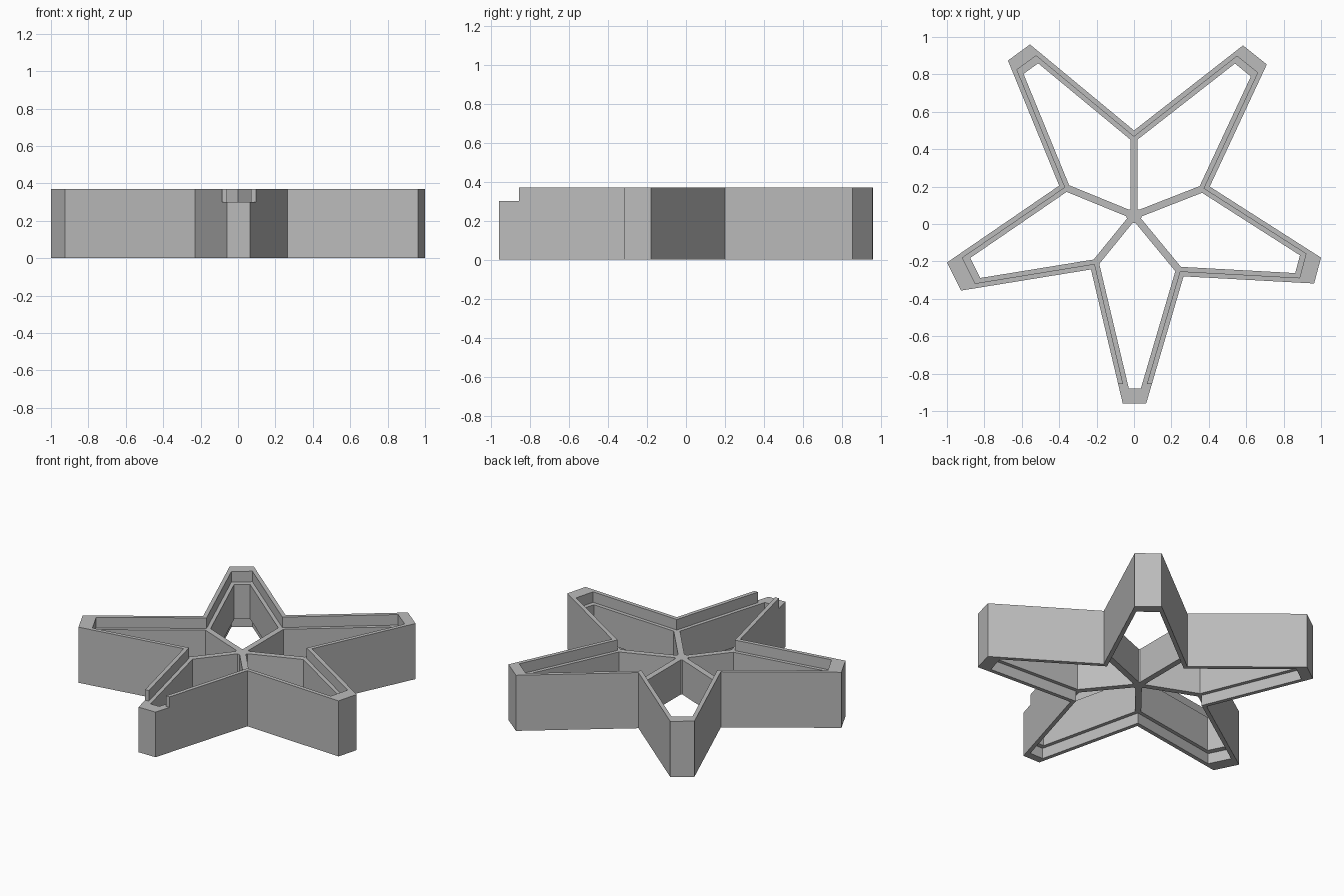
import bpy
import bmesh
import math
from mathutils import Vector
from mathutils.geometry import intersect_line_line_2d, intersect_line_line

cube = bpy.data.objects.get("Cube")
if cube:
    bpy.data.objects.remove(cube)

HEIGHT, LEDGE, RECESS = 0.37, 0.30, 0.07
HUB = Vector((0, 0.045))

grey = bpy.data.materials.new("plain grey")
grey.use_nodes = True
grey.diffuse_color = (0.5, 0.5, 0.5, 1)
grey.node_tree.nodes["Principled BSDF"].inputs["Base Color"].default_value = (0.5, 0.5, 0.5, 1)


def make_object(name, bm):
    bmesh.ops.recalc_face_normals(bm, faces=bm.faces[:])
    mesh = bpy.data.meshes.new(name)
    bm.to_mesh(mesh)
    bm.free()
    mesh.materials.append(grey)
    obj = bpy.data.objects.new(name, mesh)
    bpy.context.collection.objects.link(obj)
    return obj


def prism(name, points, z0, z1):
    bm = bmesh.new()
    face = bm.faces.new([bm.verts.new((p[0], p[1], z0)) for p in points])
    new = bmesh.ops.extrude_face_region(bm, geom=[face])["geom"]
    bmesh.ops.translate(bm, vec=(0, 0, z1 - z0),
                        verts=[v for v in new if isinstance(v, bmesh.types.BMVert)])
    return make_object(name, bm)


def inset(points, distances):
    """Move every edge of a counter-clockwise outline inward by its distance."""
    lines = []
    for i, a in enumerate(points):
        b = points[(i + 1) % len(points)]
        d = (b - a).normalized()
        shift = Vector((-d.y, d.x)) * distances[i]
        lines.append((a + shift, b + shift))
    result = []
    for i, (c, d) in enumerate(lines):
        a, b = lines[i - 1]
        hit = intersect_line_line(a.to_3d(), b.to_3d(), c.to_3d(), d.to_3d())[0]
        result.append(hit.to_2d())
    return result


# Star outline: each arm is two tip corners followed by a valley
outer = [Vector(p) for p in (
    (-0.06, -0.96), (0.065, -0.96), (0.265, -0.28),
    (0.963, -0.318), (1.0, -0.18), (0.405, 0.20),
    (0.71, 0.853), (0.583, 0.955), (0.0, 0.50),
    (-0.556, 0.96), (-0.674, 0.874), (-0.40, 0.205),
    (-1.0, -0.206), (-0.925, -0.356), (-0.23, -0.243))]


def wall_line(side, tips):
    return inset(outer, [d for tip in tips for d in (tip, side, side)])


middle = wall_line(0.026, (0.05, 0.083, 0.065, 0.068, 0.085))
inner = wall_line(0.05, (0.08, 0.112, 0.103, 0.107, 0.122))

# Star wall: stepped section swept around the outline, recessed top and bottom
section = [(outer, 0), (outer, HEIGHT), (middle, HEIGHT), (middle, LEDGE),
           (inner, LEDGE), (inner, RECESS), (middle, RECESS), (middle, 0)]
bm = bmesh.new()
rings = [[bm.verts.new((p.x, p.y, z)) for p in line] for line, z in section]
for k, ring in enumerate(rings):
    following = rings[(k + 1) % len(rings)]
    for i in range(len(ring)):
        j = (i + 1) % len(ring)
        bm.faces.new((ring[i], ring[j], following[j], following[i]))
wall = make_object("star_wall", bm)

# Notch: the front tip is cut down to the ledge
cutter = prism("notch_cutter", [(-0.3, -1.2), (0.3, -1.2), (0.3, -0.855), (-0.3, -0.855)],
               LEDGE, HEIGHT + 0.1)
cutter.hide_render = True
cut = wall.modifiers.new("notch", "BOOLEAN")
cut.operation = "DIFFERENCE"
cut.solver = "EXACT"
cut.object = cutter
bpy.context.view_layer.objects.active = wall
bpy.ops.object.modifier_apply(modifier=cut.name)
bpy.data.objects.remove(cutter)

# Ribs from the hub to every valley
for n, valley in enumerate(middle[2::3]):
    along = (valley - HUB).normalized()
    side = Vector((-along.y, along.x)) * 0.019
    prism(f"rib_{n + 1}", [HUB - side, valley - side, valley + side, HUB + side],
          RECESS, LEDGE)

# Five-sided hub
angles = [math.radians(90 + 72 * n) for n in range(5)]
prism("hub", [HUB + 0.05 * Vector((math.cos(a), math.sin(a))) for a in angles],
      RECESS, LEDGE)
